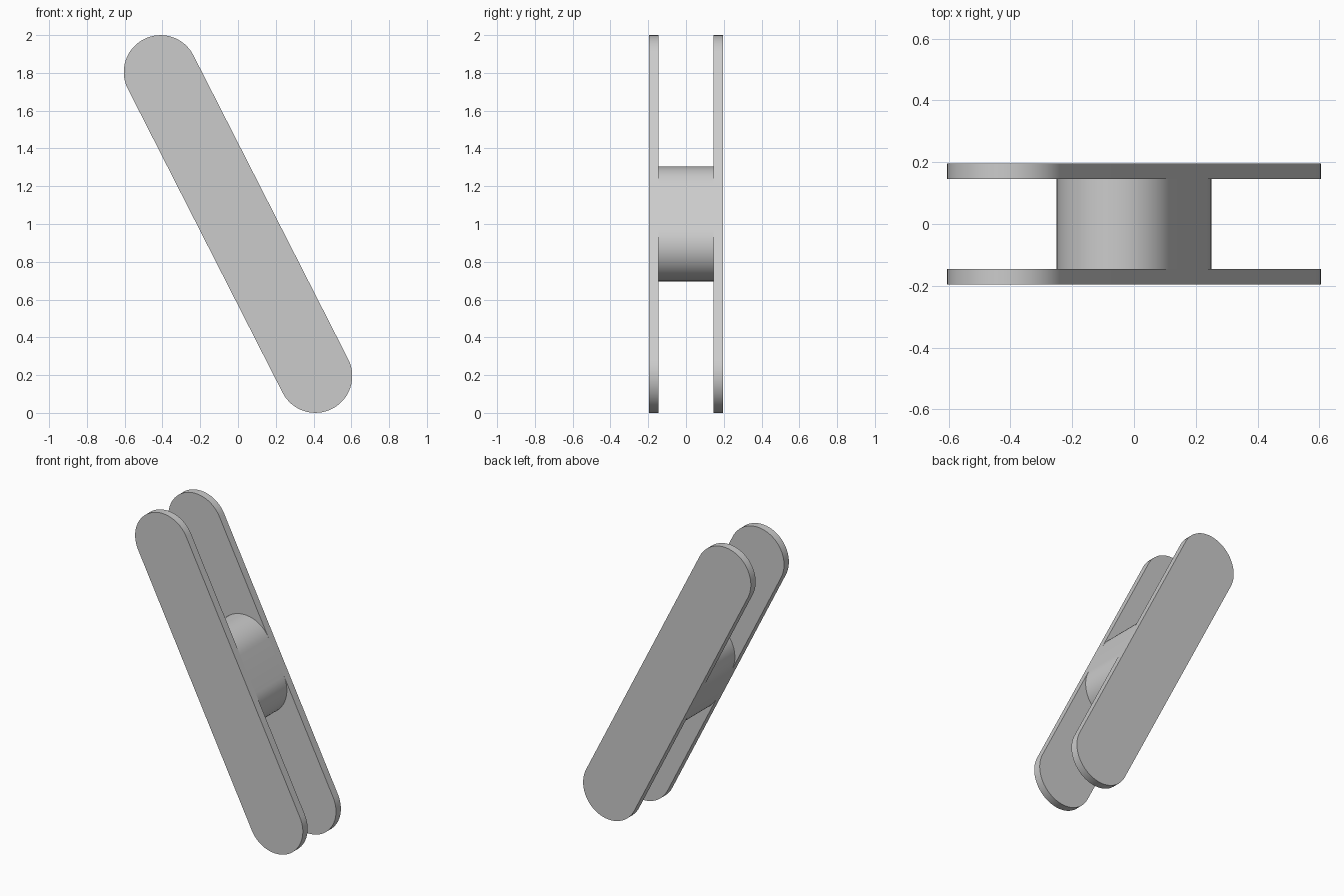
import bpy, math
from mathutils import Vector

cube = bpy.data.objects.get("Cube")
if cube:
    bpy.data.objects.remove(cube, do_unlink=True)

# Single grey finish
grey = bpy.data.materials.new("plain_grey")
grey.use_nodes = True
colour = (0.6, 0.6, 0.6, 1)
grey.diffuse_color = colour
grey.node_tree.nodes["Principled BSDF"].inputs["Base Color"].default_value = colour

RADIUS = 0.195
AXIS = Vector((-0.41, 0.805)).normalized()
LEAN = math.atan2(AXIS.y, AXIS.x)
STEPS = 32


def rounded_bar(name, half_length, y_front, y_back):
    """Leaning bar with two half-round ends, extruded along y."""
    outline = []
    for side in (1, -1):
        centre = AXIS * half_length * side
        start = LEAN - math.pi / 2 + (0 if side > 0 else math.pi)
        for i in range(STEPS + 1):
            a = start + math.pi * i / STEPS
            outline.append((centre.x + RADIUS * math.cos(a),
                            1 + centre.y + RADIUS * math.sin(a)))
    n = len(outline)
    verts = [(x, y, z) for y in (y_front, y_back) for x, z in outline]
    faces = [tuple(range(n)), tuple(reversed(range(n, 2 * n)))]
    faces += [(i, i + n, (i + 1) % n + n, (i + 1) % n) for i in range(n)]
    mesh = bpy.data.meshes.new(name)
    mesh.from_pydata(verts, [], faces)
    mesh.materials.append(grey)
    obj = bpy.data.objects.new(name, mesh)
    bpy.context.collection.objects.link(obj)
    bpy.ops.object.select_all(action="DESELECT")
    obj.select_set(True)
    bpy.context.view_layer.objects.active = obj
    bpy.ops.object.shade_smooth_by_angle(angle=math.radians(30))
    return obj


# Two long outer plates and the short spacer joining them
OUTER, INNER = 0.196, 0.146
rounded_bar("front_plate", 0.903, -OUTER, -INNER)
rounded_bar("back_plate", 0.903, INNER, OUTER)
rounded_bar("middle_spacer", 0.122, -INNER, INNER)
